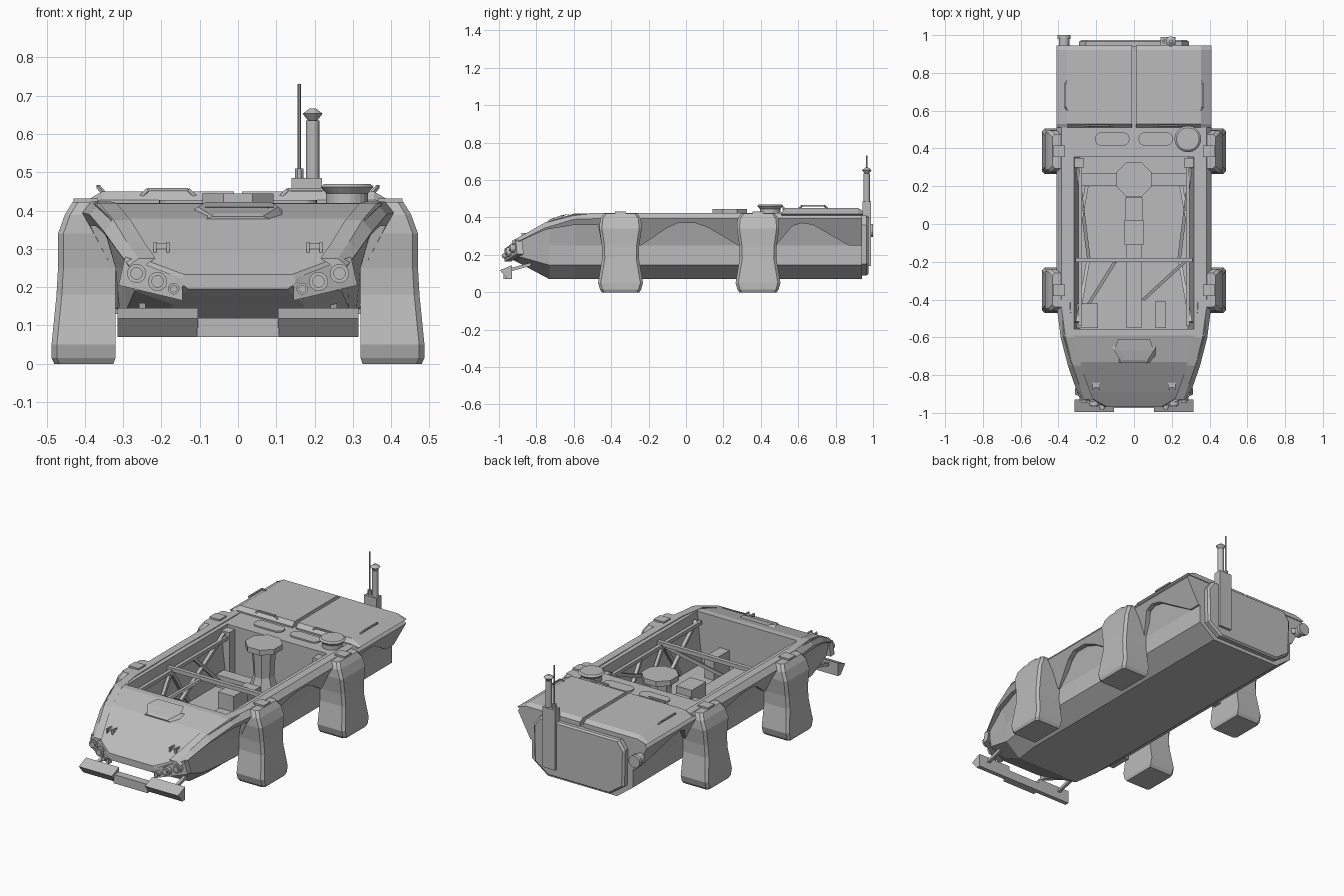
import bpy, bmesh
from math import pi
from mathutils import Vector, Matrix

cube = bpy.data.objects.get("Cube")
if cube:
    bpy.data.objects.remove(cube, do_unlink=True)

GREY = (0.5, 0.5, 0.5, 1)
grey = bpy.data.materials.new("plain grey")
grey.use_nodes = True
grey.diffuse_color = GREY
grey.node_tree.nodes["Principled BSDF"].inputs["Base Color"].default_value = GREY


def make(name, bm):
    bmesh.ops.recalc_face_normals(bm, faces=bm.faces[:])
    mesh = bpy.data.meshes.new(name)
    bm.to_mesh(mesh)
    bm.free()
    mesh.materials.append(grey)
    ob = bpy.data.objects.new(name, mesh)
    bpy.context.collection.objects.link(ob)
    return ob


def loft(name, rings):
    """Skin a list of equal rings and cap both ends."""
    bm = bmesh.new()
    rows = [[bm.verts.new(p) for p in ring] for ring in rings]
    n = len(rows[0])
    for a, b in zip(rows, rows[1:]):
        for i in range(n):
            j = (i + 1) % n
            bm.faces.new((a[i], a[j], b[j], b[i]))
    bm.faces.new(rows[0])
    bm.faces.new(rows[-1])
    return make(name, bm)


def sym(y, half):
    """Full ring at y from the half outline on the +x side."""
    return [(x, y, z) for x, z in half] + [(-x, y, z) for x, z in reversed(half)]


def box(name, x, y, z):
    return loft(name, [[(x[0], y[0], h), (x[1], y[0], h), (x[1], y[1], h), (x[0], y[1], h)] for h in z])


def beam(name, p, q, r, r2=None, sides=4):
    """Straight bar or cone between two points."""
    p, q = Vector(p), Vector(q)
    d = q - p
    turn = d.to_track_quat("Z", "Y").to_matrix().to_4x4()
    spin = Matrix.Rotation(pi / sides, 4, "Z")
    bm = bmesh.new()
    bmesh.ops.create_cone(bm, cap_ends=True, segments=sides, radius1=r,
                          radius2=r if r2 is None else r2, depth=d.length,
                          matrix=Matrix.Translation((p + q) / 2) @ turn @ spin)
    return make(name, bm)


def disc(name, x, y, z0, z1, r, r2=None, sides=24):
    ob = beam(name, (x, y, z0), (x, y, z1), r, r2, sides)
    return ob


# Hull, lofted from stern to nose
main = [(.22, .07), (.32, .145), (.32, .25), (.355, .37), (.38, .42)]
hull = loft("hull", [
    sym(.94, main),
    sym(-.45, main),
    sym(-.59, [(.22, .07), (.31, .145), (.32, .25), (.35, .36), (.375, .418)]),
    sym(-.73, [(.2, .07), (.29, .145), (.3, .25), (.32, .34), (.335, .38)]),
    sym(-.89, [(.17, .155), (.27, .19), (.285, .24), (.285, .265), (.28, .285)]),
    sym(-.97, [(.13, .195), (.14, .203), (.15, .212), (.15, .222), (.14, .233)]),
])

# Open cargo bay
well = [(.285, .13), (.3, .25), (.325, .5)]
cutter = loft("bay_cutter", [sym(-.555, well), sym(.355, well)])
cutter.hide_render = True
cut = hull.modifiers.new("bay", "BOOLEAN")
cut.operation, cut.object, cut.solver = "DIFFERENCE", cutter, "EXACT"
bpy.context.view_layer.objects.active = hull
bpy.ops.object.modifier_apply(modifier="bay")
bpy.data.objects.remove(cutter, do_unlink=True)

# Side skirts with arches: y, outer x, lower z, upper z
skirt = [(-.93, .285, .25, .275), (-.85, .315, .29, .318), (-.75, .35, .335, .375),
         (-.6, .388, .36, .42), (-.47, .405, .36, .424), (-.45, .408, .25, .424),
         (-.24, .41, .25, .424), (-.1, .41, .345, .424), (-.04, .41, .37, .424),
         (.05, .41, .37, .424), (.12, .41, .345, .424), (.28, .41, .25, .424),
         (.48, .41, .25, .424), (.57, .41, .355, .424), (.62, .41, .37, .424),
         (.68, .41, .36, .424), (.87, .41, .25, .424), (.94, .41, .25, .424)]
for s, side in ((1, "left"), (-1, "right")):
    rings = []
    for y, x, low, top in skirt:
        mid = max(low + .006, top - .03)
        xl = x - (mid - low) * .55
        rings.append([(s * px, y, pz) for px, pz in
                      ((xl - .027, low), (xl, low), (x, mid), (x - .025, top), (x - .07, top))])
    loft(side + "_skirt", rings)

    # Hover legs: z, inner x, outer x, half length
    for yc, end in ((-.35, "front"), (.385, "rear")):
        rings = []
        for z, xi, xo, h in ((0, .325, .48, .1), (.015, .32, .487, .11), (.05, .32, .487, .12),
                             (.18, .32, .474, .098), (.25, .32, .47, .1), (.34, .345, .47, .113),
                             (.39, .365, .452, .11), (.422, .37, .432, .09)):
            c = .014
            rings.append([(s * x, yc + y, z) for x, y in
                          ((xi, -h), (xo - c, -h), (xo, c - h), (xo, h - c), (xo - c, h), (xi, h))])
        loft(f"{side}_{end}_leg", rings)
        box(f"{side}_{end}_leg_bracket", sorted((s * .365, s * .43)), (yc - .03, yc + .03), (.4, .432))

    # Rear deck cover
    def lid(y, drop):
        return [(s * x, y, z) for x, z in ((.011, .41), (.395, .41), (.41, .418),
                                           (.355, .45 - drop), (.011, .45 - drop))]
    loft(side + "_rear_cover", [lid(.51, .022), lid(.53, 0), lid(.92, 0), lid(.945, .015)])

    # Grab handles
    def handle(name, pts):
        for a, b in zip(pts, pts[1:]):
            beam(name, a, b, .006)
    handle(side + "_side_handle", [(s * .35, .6, .445), (s * .365, .62, .462),
                                   (s * .365, .74, .462), (s * .35, .76, .445)])
    handle(side + "_deck_handle", [(s * .11, .525, .435), (s * .13, .52, .455),
                                   (s * .235, .52, .455), (s * .255, .525, .435)])

    # Oval deck vents
    bm = bmesh.new()
    bmesh.ops.create_cone(bm, cap_ends=True, segments=24, radius1=.036, radius2=.036, depth=.008)
    for v in bm.verts:
        v.co.x += .055 if v.co.x > 0 else -.055
        v.co += Vector((s * .115, .45, .424))
    make(side + "_deck_vent", bm)

    # Headlamp panel and lamps
    def face_y(x):
        return -.972 + (x - .14) * .4
    panel = [(.145, .222), (.295, .28), (.312, .205), (.145, .165)]
    loft(side + "_lamp_panel", [[(s * x, face_y(x) + d, z) for x, z in panel] for d in (0, .035)])
    for x, z, r in ((.265, .236, .025), (.21, .215, .025), (.168, .196, .015)):
        y = face_y(x)
        beam(side + "_headlamp", (s * x, y + .02, z), (s * x, y - .016, z), r, sides=16)
        beam(side + "_headlamp_lens", (s * x, y, z), (s * x, y - .024, z), r * .65, sides=16)

    # Small hood hooks
    for dx in (-.017, .017):
        box(side + "_hood_hook", sorted((s * .2 + dx - .004, s * .2 + dx + .004)), (-.88, -.84), (.285, .318))
    box(side + "_hood_hook_bar", (s * .2 - .017, s * .2 + .017), (-.865, -.84), (.3, .314))

    # Front bumper wing and strut
    wing = [(-.995, .118), (-.93, .145), (-.93, .07), (-.955, .07)]
    loft(side + "_bumper", [[(s * x, y, z) for y, z in wing] for x in (.105, .315)])
    beam(side + "_bumper_strut", (s * .25, -.94, .12), (s * .25, -.83, .15), .012)

    # Bay truss
    beam(side + "_bay_rail", (s * .285, -.54, .37), (s * .285, .34, .37), .014)
    box(side + "_bay_post", sorted((s * .265, s * .32)), (.3, .35), (.13, .405))
    for a, b in (((.3, .3, .39), (.24, -.18, .2)), ((.24, -.18, .2), (.3, -.52, .38)),
                 ((.25, .2, .16), (.285, 0, .37)), ((.285, -.2, .37), (.285, -.35, .14)),
                 ((.285, -.2, .37), (.285, -.05, .14))):
        beam(side + "_bay_brace", (s * a[0], *a[1:]), (s * b[0], *b[1:]), .013)

# Hood bulge
loft("hood_bulge", [
    [(-.13, -.73, .36), (.13, -.73, .36), (.13, -.61, .39), (-.13, -.61, .39)],
    [(-.065, -.735, .385), (.065, -.735, .385), (.105, -.67, .41), (-.105, -.67, .41)],
    [(-.06, -.72, .393), (.06, -.72, .393), (.085, -.61, .422), (-.085, -.61, .422)]])

# Bumper centre
box("bumper_centre", (-.107, .107), (-.975, -.93), (.07, .12))

# Bay fittings
box("bay_spine", (-.04, .04), (-.55, .2), (.12, .19))
box("bay_motor_block", (-.05, .05), (-.11, .02), (.12, .28))
box("bay_gear_block", (-.045, .045), (.02, .14), (.12, .24))
box("bay_left_locker", (.11, .17), (-.55, -.41), (.12, .25))
box("bay_right_locker", (-.315, -.19), (-.55, -.42), (.12, .28))
box("bay_rear_crossbeam", (-.28, .28), (.2, .27), (.12, .2))
beam("bay_crossbar", (-.31, -.19, .38), (.31, -.19, .38), .016)
beam("bay_diagonal", (-.1, -.2, .37), (-.25, -.44, .25), .012)
beam("bay_left_diagonal", (.28, -.19, .37), (.05, -.4, .18), .012)

# Pedestal with flat octagonal head
disc("pedestal_base", 0, .235, .13, .26, .095, .055, 8)
disc("pedestal_column", 0, .235, .26, .42, .055, .065, 8)
disc("pedestal_head", 0, .235, .415, .445, .1, sides=8)

# Round deck hatch
disc("hatch_base", .285, .45, .415, .45, .055)
disc("hatch_rim", .285, .45, .445, .462, .055, .07)
disc("hatch_lid", .285, .45, .462, .47, .07, .06)

# Rear door
door = [(.2, .09), (.285, .15), (.29, .36), (.255, .41)]
loft("rear_door", [sym(.93, door), sym(.965, door),
                   sym(.975, [(x * .96, .25 + (z - .25) * .95) for x, z in door])])

# Mast and aerial
box("mast_bracket", (.14, .22), (.945, .99), (.14, .485))
disc("mast_tube", .195, .967, .48, .635, .018, sides=12)
disc("mast_cap_lower", .195, .967, .635, .653, .012, .027, 12)
disc("mast_cap", .195, .967, .653, .667, .027, .008, 12)
disc("aerial_base", .16, .967, .48, .51, .012, sides=8)
disc("aerial", .16, .967, .5, .73, .005, sides=6)

# Rear camera
beam("rear_camera_arm", (-.33, .92, .33), (-.37, .96, .33), .02)
beam("rear_camera", (-.37, .94, .33), (-.37, .985, .33), .028, sides=16)
beam("rear_camera_hood", (-.37, .98, .33), (-.37, 1, .33), .035, sides=16)
